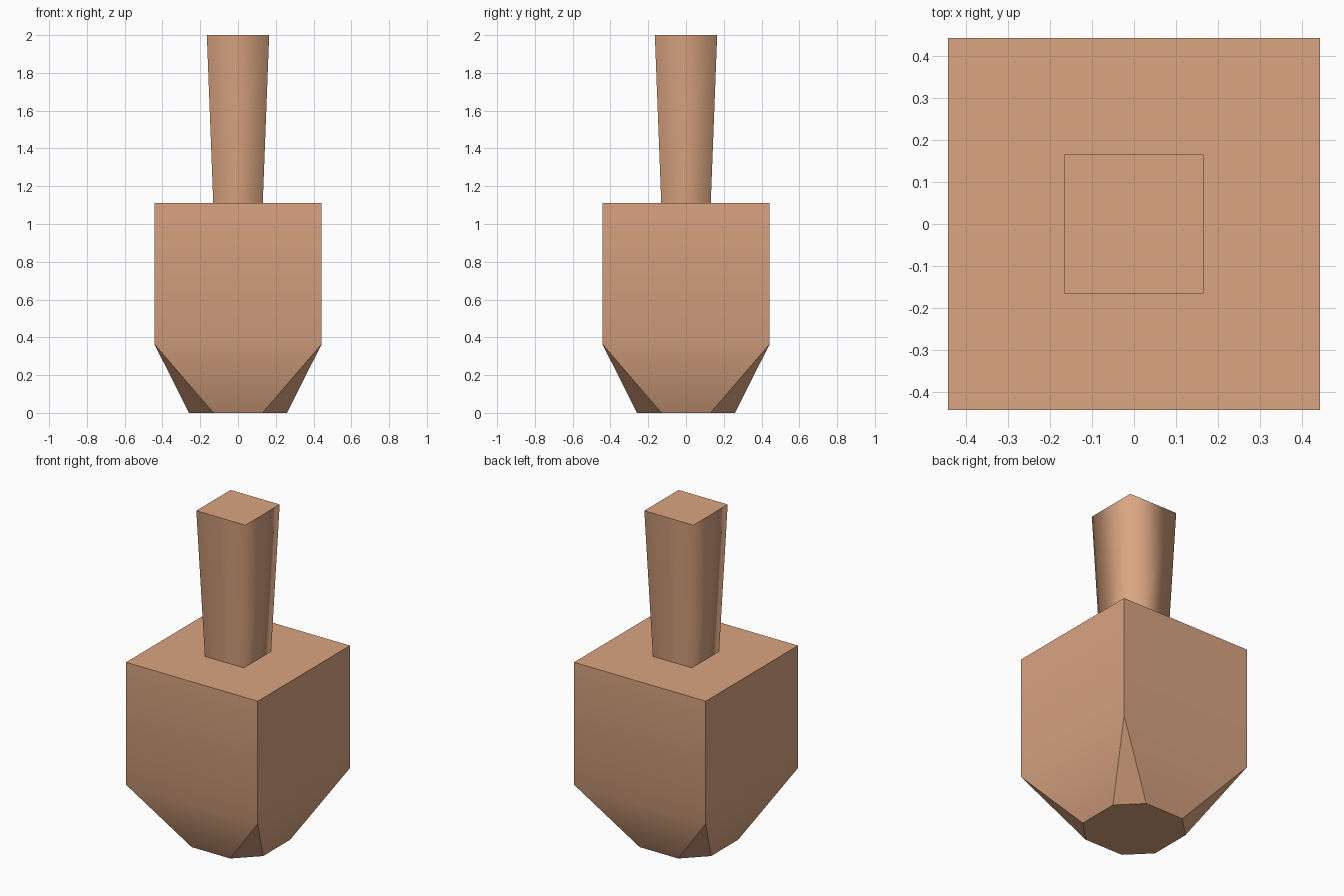
import bpy, bmesh, math

if "Cube" in bpy.data.objects:
    bpy.data.objects.remove(bpy.data.objects["Cube"])

wood = bpy.data.materials.new("tan_wood")
wood.diffuse_color = (0.70, 0.373, 0.22, 1)
wood.use_nodes = True
wood.node_tree.nodes["Principled BSDF"].inputs["Base Color"].default_value = wood.diffuse_color


def ring(bm, coords, z):
    return [bm.verts.new((x, y, z)) for x, y in coords]


def square(h):
    return [(h, h), (-h, h), (-h, -h), (h, -h)]


def finish(bm, name):
    bmesh.ops.recalc_face_normals(bm, faces=bm.faces)
    me = bpy.data.meshes.new(name)
    bm.to_mesh(me)
    bm.free()
    me.materials.append(wood)
    ob = bpy.data.objects.new(name, me)
    bpy.context.collection.objects.link(ob)
    return ob


# Body: square block narrowing to a clipped-corner foot
bm = bmesh.new()
top = ring(bm, square(0.443), 1.11)
mid = ring(bm, square(0.443), 0.365)
foot = []
for i in range(4):
    a = i * math.pi / 2
    c, s = round(math.cos(a)), round(math.sin(a))
    foot += ring(bm, [(c * x - s * y, s * x + c * y)
                      for x, y in ((0.26, 0.13), (0.13, 0.26))], 0)
bm.faces.new(top)
bm.faces.new(foot)
for i in range(4):
    j = (i + 1) % 4
    bm.faces.new((top[i], top[j], mid[j], mid[i]))
    bm.faces.new((mid[i], mid[j], foot[2 * j], foot[2 * i + 1]))
    bm.faces.new((mid[i], foot[2 * i + 1], foot[2 * i]))
body = finish(bm, "body")
bpy.context.view_layer.objects.active = body
body.select_set(True)
bpy.ops.object.shade_smooth_by_angle(angle=math.radians(32))

# Handle: flared square stem, shaded smoothly around its sides
bm = bmesh.new()
low = ring(bm, square(0.131), 1.11)
high = ring(bm, square(0.165), 2.0)
bm.faces.new(high)
for i in range(4):
    j = (i + 1) % 4
    bm.faces.new((low[i], low[j], high[j], high[i])).smooth = True
for e in bm.edges:
    if e.verts[0].co.z > 1.9 and e.verts[1].co.z > 1.9:
        e.smooth = False
finish(bm, "handle")
